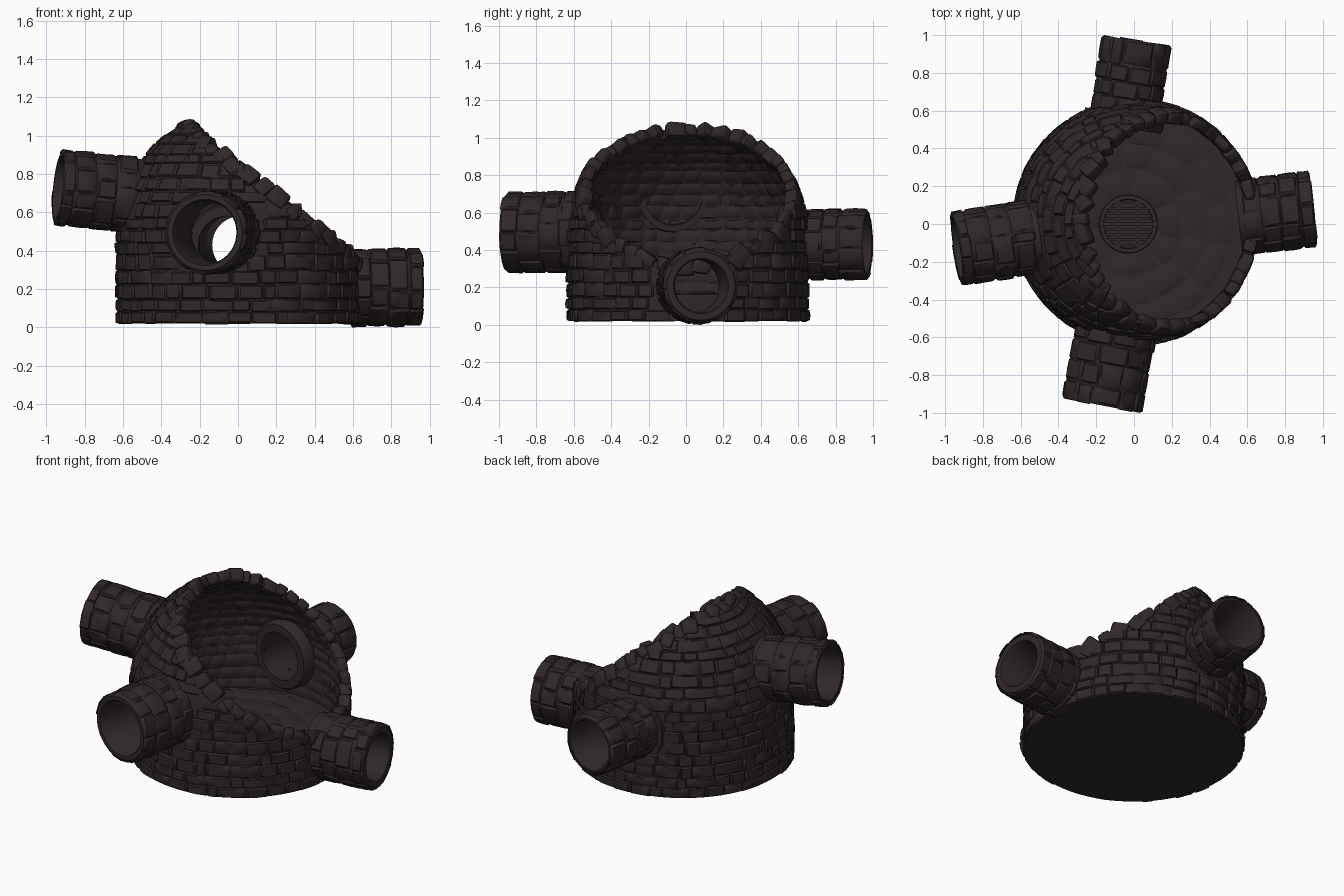
import bpy, bmesh, math, random
from math import cos, sin, pi, tau
from mathutils import Vector, Matrix

random.seed(4)
rnd = random.uniform
cube = bpy.data.objects.get("Cube")
if cube:
    bpy.data.objects.remove(cube)
mat = bpy.data.materials.new("dark brown stone")
mat.use_nodes = True
COLOR = (0.03, 0.021, 0.021, 1)
mat.diffuse_color = COLOR
mat.node_tree.nodes["Principled BSDF"].inputs["Base Color"].default_value = COLOR

CENTER = Vector((0.01, 0.01, 0.02))
R, STRAIGHT, THICK, FLOOR = 0.638, 0.465, 0.05, 0.165
X, Y, Z = Vector((1, 0, 0)), Vector((0, 1, 0)), Vector((0, 0, 1))
made = []
# Pipes: end centre, outward direction, outer radius, bore radius, length, open inside
PIPES = {
    "front_pipe": ((-0.172, -0.96, 0.495), (-0.19, -0.98, 0), 0.22, 0.165, 0.44, True),
    "back_pipe": ((0.015, 0.968, 0.43), (0.16, 0.985, 0), 0.192, 0.15, 0.42, True),
    "right_end_pipe": ((0.95, 0.08, 0.208), (0.99, 0.11, 0), 0.205, 0.14, 0.4, True),
    "left_end_pipe": ((-0.938, -0.13, 0.73), (-0.98, -0.15, 0.1), 0.202, 0.155, 0.43, False),
}


def finish(bm, name):
    mesh = bpy.data.meshes.new(name)
    bm.to_mesh(mesh)
    bm.free()
    mesh.materials.append(mat)
    ob = bpy.data.objects.new(name, mesh)
    bpy.context.collection.objects.link(ob)
    made.append(ob)
    return ob


def apply(ob, modifier):
    bpy.context.view_layer.objects.active = ob
    bpy.ops.object.modifier_apply(modifier=modifier.name)


def cut_height(x):
    return 0.828 - 0.78 * x


def dome(u, s, d=0.0):
    """Point on the chamber: angle u, distance s up the wall, offset d outward."""
    a = max(0, s - STRAIGHT) / R
    n = Vector((cos(a) * cos(u), cos(a) * sin(u), sin(a)))
    return CENTER + Z * min(s, STRAIGHT) + n * (R + d)


def pipe_frame(end, direction):
    w = Vector(direction).normalized()
    side = w.cross(Z).normalized()
    return Vector(end), w, side, side.cross(w)


def near_pipe(p, inside=False):
    for end, direction, r, bore, length, is_open in PIPES.values():
        e, w, side, up = pipe_frame(end, direction)
        along = (p - e).dot(w)
        if (is_open or not inside) and along > -0.6 and (p - e - w * along).length < r + 0.01:
            return True
    return False


def bridge(bm, a, b):
    for k in range(len(a)):
        j = (k + 1) % len(a)
        bm.faces.new((a[k], a[j], b[j], b[k]))


def stone(bm, f, u0, u1, v0, v1, height, sign):
    """One raised, rounded block laid on the surface f(u, v, offset)."""
    ts = (0, 0.1, 0.5, 0.9, 1)
    tilt = rnd(-0.3, 0.3)
    grid = []
    for i, a in enumerate(ts):
        row = []
        for j, b in enumerate(ts):
            d = height * (1 + tilt * (a - b) + rnd(-0.15, 0.15))
            d *= 1.12 if i == j == 2 else 1
            d = -0.003 if i in (0, 4) or j in (0, 4) else d
            row.append(bm.verts.new(f(u0 + (u1 - u0) * a, v0 + (v1 - v0) * b, d * sign)))
        grid.append(row)
    for i in range(4):
        for j in range(4):
            q = [grid[i][j], grid[i + 1][j], grid[i + 1][j + 1], grid[i][j + 1]]
            bm.faces.new(q[::sign])


def course(bm, f, v0, v1, count, height, skip=None, sign=1):
    """A ring of stones with uneven joints."""
    start = rnd(0, tau)
    joints = [start + tau * (i + rnd(-0.33, 0.33)) / count for i in range(count)]
    joints.append(joints[0] + tau)
    for a, b in zip(joints, joints[1:]):
        if skip and skip(f((a + b) / 2, (v0 + v1) / 2, 0)):
            continue
        j = (v1 - v0) * 0.08
        stone(bm, f, a, b, v0 + rnd(-j, j), v1 + rnd(-j, j), height * rnd(0.6, 1.3), sign)


def tube(bm, e, w, side, up, rings, n=40):
    """Closed tube swept through (radius, distance along axis) pairs."""
    loops = [[bm.verts.new(e + w * t + (side * cos(tau * k / n) + up * sin(tau * k / n)) * r)
              for k in range(n)] for r, t in rings]
    for a, b in zip(loops, loops[1:] + loops[:1]):
        bridge(bm, a, b)
    bmesh.ops.recalc_face_normals(bm, faces=bm.faces)


# Chamber shell, sliced by a sloping plane
bm = bmesh.new()
loops = [[bm.verts.new(dome(tau * k / 72, 0.055 * i)) for k in range(72)] for i in range(25)]
for a, b in zip(loops, loops[1:]):
    bridge(bm, a, b)
bmesh.ops.bisect_plane(bm, geom=bm.verts[:] + bm.edges[:] + bm.faces[:],
                       plane_co=(0, 0, cut_height(0)), plane_no=(0.78, 0, 1), clear_outer=True)
shell = finish(bm, "chamber_shell")
solid = shell.modifiers.new("wall", 'SOLIDIFY')
solid.thickness, solid.offset = THICK, -1
apply(shell, solid)

# Bore the pipe openings through the shell
for end, direction, r, bore, length, is_open in PIPES.values():
    if is_open:
        e, w, side, up = pipe_frame(end, direction)
        bm = bmesh.new()
        bmesh.ops.create_cone(bm, cap_ends=True, segments=40, radius1=bore + 0.01,
                              radius2=bore + 0.01, depth=0.6,
                              matrix=Matrix.Translation(e - w * 0.35)
                              @ w.to_track_quat('Z', 'Y').to_matrix().to_4x4())
        cutter = finish(bm, "bore_cutter")
        made.remove(cutter)
        cutter.hide_render = True
        hole = shell.modifiers.new("hole", 'BOOLEAN')
        hole.operation, hole.object, hole.solver = 'DIFFERENCE', cutter, 'EXACT'
        apply(shell, hole)
        bpy.data.objects.remove(cutter)

# Outer and inner masonry courses
outer, inner = bmesh.new(), bmesh.new()
s = 0.0
while s < 1.25:
    step = rnd(0.055, 0.085)
    count = max(8, round(tau * R * cos(max(0, s - STRAIGHT) / R) / 0.125))
    course(outer, dome, s, s + step, count, 0.012,
           lambda p: p.z > cut_height(p.x) - 0.01 or near_pipe(p))
    course(inner, lambda u, v, d: dome(u, v, d - THICK), s, s + step, count, 0.004,
           lambda p: p.z > cut_height(p.x) - 0.05 or p.z < FLOOR - 0.03 or near_pipe(p, True), -1)
    s += step
finish(outer, "outer_wall_stones")
finish(inner, "inner_wall_stones")

# Broken rim of chunky blocks along the slice
bm = bmesh.new()
curve = []
for k in range(721):
    u, s = tau * k / 720, 0.2
    while dome(u, s).z < cut_height(dome(u, s).x) and s < 1.4:
        s += 0.005
    curve.append((dome(u, s, -0.02), dome(u, s, 1) - dome(u, s)))
last, gap = curve[0][0], 0
for (p, n), (q, _) in zip(curve, curve[1:]):
    if (p - last).length < gap:
        continue
    width = rnd(0.06, 0.12)
    b = n.cross(q - p).normalized()
    frame = Matrix((b.cross(n), n, b)).transposed().to_4x4()
    size = Matrix.Diagonal((width, rnd(0.06, 0.08), rnd(0.06, 0.11), 1))
    spin = Matrix.Rotation(rnd(-0.25, 0.25), 4, 'Y')
    block = bmesh.ops.create_cube(bm, size=1, matrix=Matrix.Translation(p + b * rnd(-0.015, 0.012))
                                  @ frame @ spin @ size)
    for v in block["verts"]:
        v.co += Vector((rnd(-1, 1), rnd(-1, 1), rnd(-1, 1))) * 0.008
    last, gap = p, width * 0.95
bmesh.ops.bevel(bm, geom=bm.edges[:], offset=0.018, segments=2, affect='EDGES', profile=0.5)
finish(bm, "broken_rim_stones")

# Pipes: smooth core, collar inside the chamber, rough stone jacket
for name, (end, direction, r, bore, length, is_open) in PIPES.items():
    e, w, side, up = pipe_frame(end, direction)
    bm = bmesh.new()
    core = r - 0.012
    tube(bm, e, w, side, up, [(core, -length), (core, -0.01), (core - 0.01, 0),
                              (bore + 0.008, 0), (bore, -0.01), (bore, -length)])
    if name in ("front_pipe", "back_pipe"):
        tube(bm, e, w, side, up, [(bore + d, t - length) for d, t in (
            (0.06, -0.035), (0.065, 0.03), (0, 0.03), (0, -0.045), (0.05, -0.045))])
    v = -length + 0.03
    while v < -0.02:
        v1 = v + rnd(0.08, 0.12)
        v1 = 0.0 if v1 > -0.05 else v1
        course(bm, lambda u, t, d: e + w * t + (side * cos(u) + up * sin(u)) * (core + d),
               v, v1, 10, 0.01)
        v = v1
    finish(bm, name)

# Floor slab with flagstones around the drain
bm = bmesh.new()
bmesh.ops.create_cone(bm, cap_ends=True, segments=72, radius1=0.605, radius2=0.605,
                      depth=FLOOR - 0.02, matrix=Matrix.Translation((0.01, 0.01, FLOOR / 2 + 0.01)))
bmesh.ops.create_circle(bm, cap_ends=True, segments=72, radius=R,
                        matrix=Matrix.Translation(CENTER) @ Matrix.Rotation(pi, 4, 'X'))
finish(bm, "floor_slab")
DRAIN = Vector((-0.03, 0, FLOOR))
bm = bmesh.new()
for v0, v1, count in ((0.155, 0.29, 7), (0.29, 0.43, 11), (0.43, 0.56, 15)):
    course(bm, lambda u, v, d: DRAIN + Vector((v * sin(u), v * cos(u), abs(d) if d > 0 else d)),
           v0, v1, count, 0.004)
finish(bm, "flagstones")

# Drain grate: ring, long bars and cross bars
bm = bmesh.new()
tube(bm, DRAIN, Z, X, Y, [(0.155, 0), (0.152, 0.014), (0.132, 0.014), (0.129, 0)])
bars = [(Y * 0.028 * i, 0.013) for i in range(-4, 5)] + [(X * 0.05 * i, 0.011) for i in (-1, 1)]
for offset, height in bars:
    half = math.sqrt(0.135 ** 2 - offset.length_squared)
    size = (half * 2, 0.014) if height > 0.012 else (0.014, half * 2)
    bmesh.ops.create_cube(bm, size=1, matrix=Matrix.Translation(DRAIN + offset + Z * height / 2)
                          @ Matrix.Diagonal((*size, height, 1)))
finish(bm, "drain_grate")

# Soft shading with crisp joints
bpy.ops.object.select_all(action='DESELECT')
for ob in made:
    ob.select_set(True)
bpy.context.view_layer.objects.active = shell
bpy.ops.object.shade_smooth_by_angle(angle=math.radians(45))
